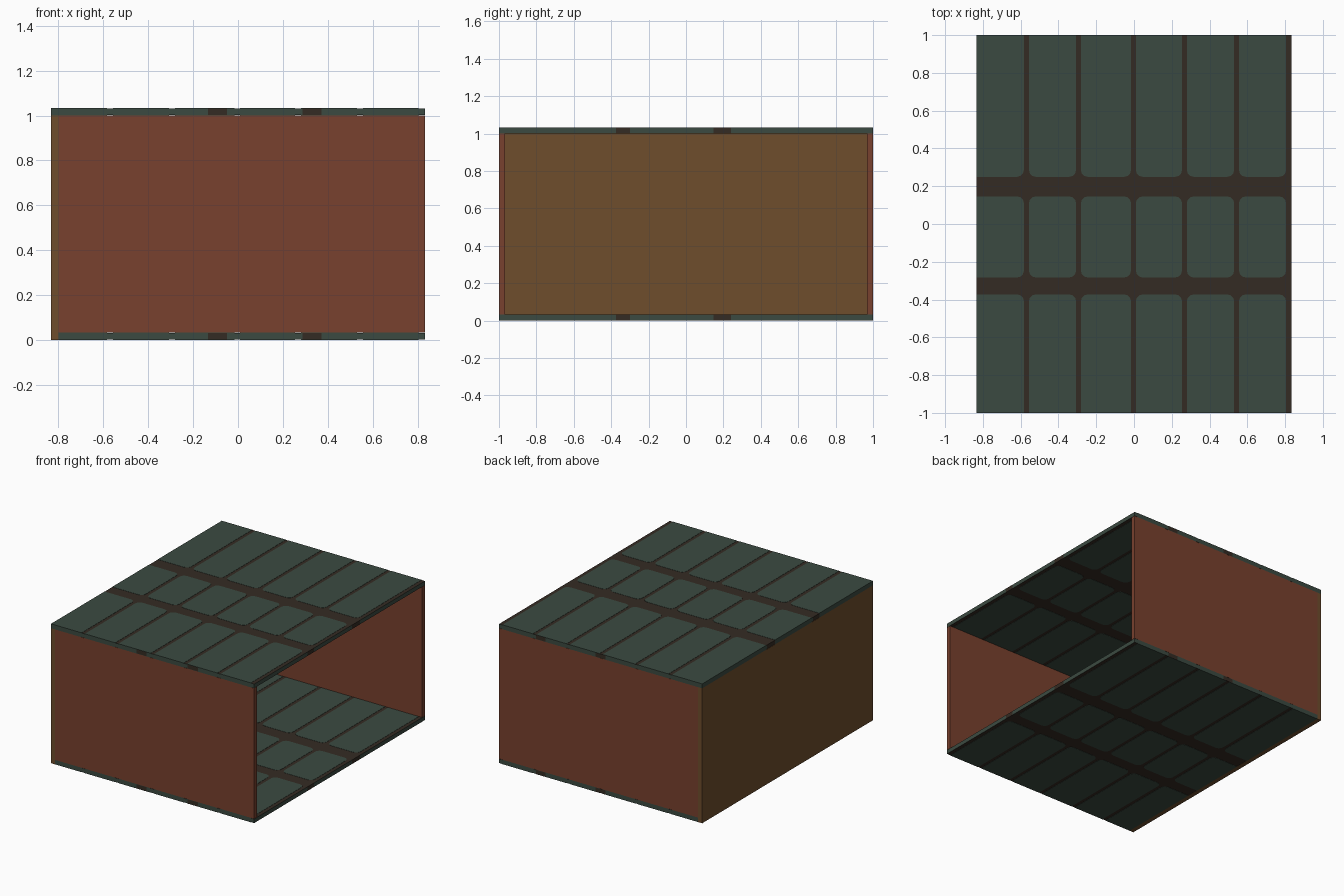
import bpy, bmesh, math
from mathutils import Vector

if "Cube" in bpy.data.objects:
    bpy.data.objects.remove(bpy.data.objects["Cube"])

W, D, T, H = 0.833, 1.0, 0.033, 1.0   # half width, half depth, board thickness, top board underside


def material(name, rgb):
    m = bpy.data.materials.new(name)
    m.diffuse_color = (*rgb, 1)
    m.use_nodes = True
    m.node_tree.nodes["Principled BSDF"].inputs["Base Color"].default_value = m.diffuse_color
    return m


GREEN = material("grey green", (0.0437, 0.0685, 0.0529))
DARK = material("dark brown", (0.0343, 0.0242, 0.0168))
RED = material("red brown", (0.188, 0.0529, 0.0273))
OCHRE = material("ochre brown", (0.156, 0.0742, 0.0252))

# Board pattern: tile columns, tile rows and the dark bands on each edge
COLS = [(-W, -0.583), (-0.556, -0.307), (-0.281, -0.016),
        (0.010, 0.254), (0.280, 0.530), (0.556, 0.805)]
ROWS = [(-D, -0.373), (-0.283, 0.146), (0.25, D)]
BANDS_Y = [(-0.373, -0.30), (0.146, 0.24)]
BANDS_FRONT = [(-0.133, -0.05), (0.288, 0.371)]
BANDS_BACK = [(-0.04, 0.04), (0.45, 0.53)]


def finish(name, bm, mats):
    bmesh.ops.recalc_face_normals(bm, faces=bm.faces)
    me = bpy.data.meshes.new(name)
    bm.to_mesh(me)
    bm.free()
    for m in mats:
        me.materials.append(m)
    ob = bpy.data.objects.new(name, me)
    bpy.context.collection.objects.link(ob)
    return ob


def add_box(bm, lo, hi):
    vs = bmesh.ops.create_cube(bm, size=1)["verts"]
    for v in vs:
        v.co = Vector([lo[i] if v.co[i] < 0 else hi[i] for i in range(3)])


def box(name, lo, hi, mat):
    bm = bmesh.new()
    add_box(bm, lo, hi)
    return finish(name, bm, [mat])


def tile_outline(x0, x1, y0, y1, r=0.035):
    # rounded only where the corner touches a dark band
    pts = []
    for cx, cy, a in ((x1, y1, 0), (x0, y1, 90), (x0, y0, 180), (x1, y0, 270)):
        if abs(cy) >= D or cx <= -W:
            pts.append((cx, cy))
            continue
        ox = cx - r if cx == x1 else cx + r
        oy = cy - r if cy == y1 else cy + r
        for k in range(4):
            t = math.radians(a + 30 * k)
            pts.append((ox + r * math.cos(t), oy + r * math.sin(t)))
    return pts


def patterned_board(name, x_min, z):
    skin = 0.0015
    # core slab: dark broad faces, green edges with dark bands
    bm = bmesh.new()
    add_box(bm, (x_min, -D, z + skin), (W, D, z + T - skin))
    cuts = [((1, 0, 0), x) for b in BANDS_FRONT + BANDS_BACK for x in b]
    cuts += [((0, 1, 0), y) for b in BANDS_Y for y in b]
    for axis, pos in cuts:
        bmesh.ops.bisect_plane(bm, geom=bm.verts[:] + bm.edges[:] + bm.faces[:],
                               plane_co=Vector(axis) * pos, plane_no=axis)
    bm.normal_update()
    for f in bm.faces:
        c, n = f.calc_center_median(), f.normal
        if abs(n.z) > 0.5:
            f.material_index = 1
        else:
            bands = BANDS_Y if abs(n.x) > 0.5 else BANDS_FRONT if n.y < 0 else BANDS_BACK
            v = c.y if abs(n.x) > 0.5 else c.x
            f.material_index = int(any(a < v < b for a, b in bands))
    finish(name, bm, [GREEN, DARK])

    # thin green tiles on both broad faces
    bm = bmesh.new()
    for z0 in (z, z + T - skin):
        for x0, x1 in COLS:
            for y0, y1 in ROWS:
                pts = tile_outline(x0, x1, y0, y1)
                pts = [(max(x, x_min), y) for x, y in pts]
                face = bm.faces.new([bm.verts.new((x, y, z0)) for x, y in pts])
                ext = bmesh.ops.extrude_face_region(bm, geom=[face], use_keep_orig=True)
                for g in ext["geom"]:
                    if isinstance(g, bmesh.types.BMVert):
                        g.co.z += skin
    finish(name + "_tiles", bm, [GREEN])


# Top and bottom boards
patterned_board("top_board", -W, H)
patterned_board("bottom_board", -W + T, 0)

# Back board, closing the left side
box("back_board", (-W, -D, 0), (-W + T, D, H), OCHRE)

# Two side boards
for side, y in (("front", -D), ("rear", D - T)):
    box(side + "_side_board", (-W + T, y, T), (W, y + T, H), RED)
